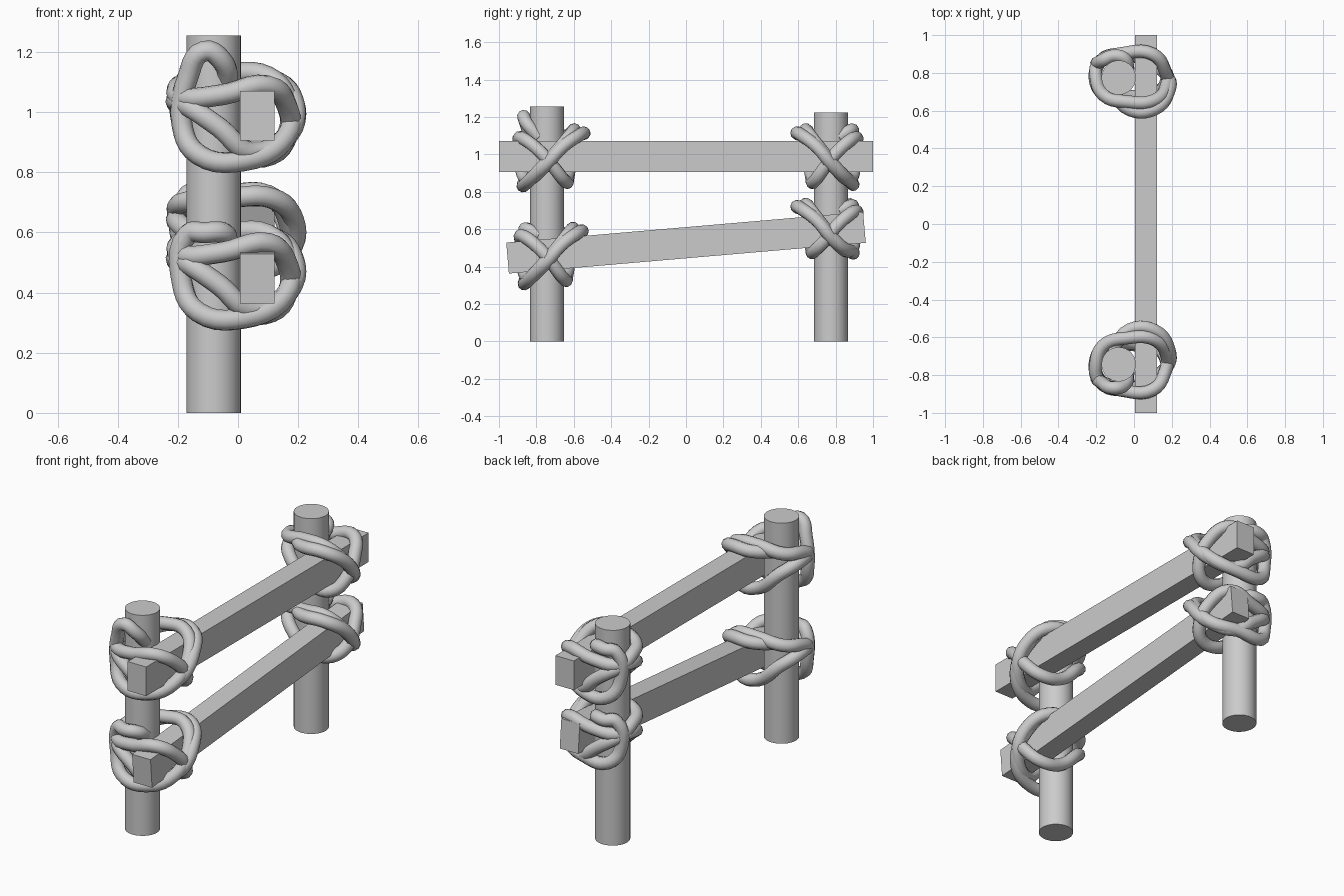
import bpy
from math import atan2, radians

if "Cube" in bpy.data.objects:
    bpy.data.objects.remove(bpy.data.objects["Cube"])

POST_X = -0.081

def post(name, y, height):
    bpy.ops.mesh.primitive_cylinder_add(vertices=32, radius=0.091, depth=height,
                                        location=(POST_X, y, height / 2))
    bpy.context.object.name = name
    bpy.ops.object.shade_smooth_by_angle(angle=radians(40))

def rail(name, z, length, tilt=0.0):
    bpy.ops.mesh.primitive_cube_add(size=1, location=(0.064, 0, z), rotation=(tilt, 0, 0))
    ob = bpy.context.object
    ob.name = name
    ob.scale = (0.116, length, 0.166)
    bpy.ops.object.transform_apply(location=False, rotation=True, scale=True)

# Rope path around one joint, relative to post axis and rail centre
ROPE = [
    (0.05, -0.04, 0.10), (0.03, -0.11, 0.18), (-0.03, -0.125, 0.215),
    (-0.085, -0.10, 0.13), (-0.105, -0.085, -0.03), (-0.05, -0.12, -0.13),
    (0.10, -0.12, -0.15), (0.235, -0.05, -0.08), (0.25, 0.06, 0.04),
    (0.18, 0.135, 0.13), (0.05, 0.14, 0.14), (-0.08, 0.10, 0.11),
    (-0.12, 0.0, 0.09), (-0.105, -0.085, 0.06), (0.03, -0.14, 0.07),
    (0.18, -0.135, 0.10), (0.245, -0.04, 0.03), (0.25, 0.03, -0.05),
    (0.19, 0.095, -0.13), (0.07, 0.11, -0.12), (-0.06, 0.105, -0.01),
    (-0.12, 0.03, 0.04), (-0.10, -0.09, 0.04), (0.02, -0.135, -0.04),
    (0.12, -0.11, -0.12), (0.25, -0.02, -0.06), (0.265, 0.08, 0.05),
    (0.19, 0.18, 0.12), (0.06, 0.185, 0.12), (-0.04, 0.07, 0.10),
]

def lashing(name, y, z, side, sy, top, bottom):
    curve = bpy.data.curves.new(name, 'CURVE')
    curve.dimensions = '3D'
    curve.bevel_depth = 0.035
    curve.bevel_resolution = 3
    curve.resolution_u = 5
    curve.use_fill_caps = True
    sp = curve.splines.new('BEZIER')
    sp.bezier_points.add(len(ROPE) - 1)
    for bp, (px, py, pz) in zip(sp.bezier_points, ROPE):
        bp.co = (POST_X + px, y + side * sy * py, z + max(bottom, min(pz, top)))
        bp.handle_left_type = bp.handle_right_type = 'AUTO'
    ob = bpy.data.objects.new(name, curve)
    bpy.context.collection.objects.link(ob)
    bpy.ops.object.select_all(action='DESELECT')
    ob.select_set(True)
    bpy.context.view_layer.objects.active = ob
    bpy.ops.object.convert(target='MESH')
    bpy.ops.object.shade_smooth_by_angle(angle=radians(50))

# Posts
FRONT_Y, BACK_Y = -0.743, 0.775
post("front_post", FRONT_Y, 1.255)
post("back_post", BACK_Y, 1.225)

# Rails
slope = 0.086
rail("upper_rail", 0.988, 2.0)
rail("lower_rail", 0.528, 1.915, atan2(slope, 1))

# Rope lashings at the four joints; the back pair is mirrored
lashing("front_upper_rope", FRONT_Y, 0.988, 1, 1.0, 0.22, -0.15)
lashing("front_lower_rope", FRONT_Y, 0.528 + slope * FRONT_Y, 1, 0.95, 0.135, -0.15)
lashing("back_upper_rope", BACK_Y, 0.988, -1, 0.92, 0.14, -0.14)
lashing("back_lower_rope", BACK_Y, 0.528 + slope * BACK_Y, -1, 0.92, 0.13, -0.11)
